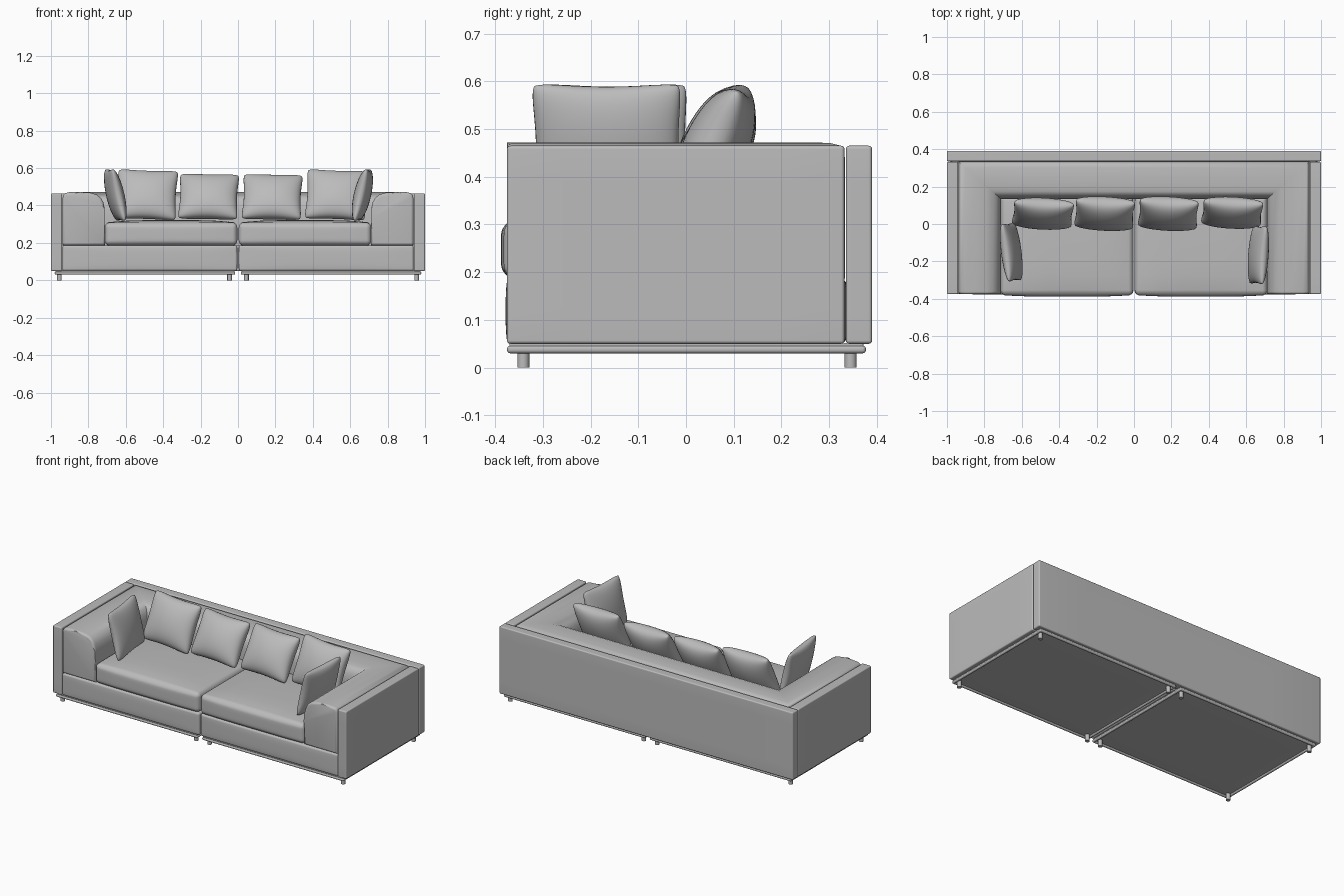
import bpy, bmesh, math
from mathutils import Vector

if "Cube" in bpy.data.objects:
    bpy.data.objects.remove(bpy.data.objects["Cube"])

fabric = bpy.data.materials.new("grey fabric")
fabric.diffuse_color = (0.5, 0.5, 0.5, 1)
fabric.use_nodes = True
fabric.node_tree.nodes["Principled BSDF"].inputs["Base Color"].default_value = fabric.diffuse_color


def finish(name, bm, angle=40):
    bmesh.ops.recalc_face_normals(bm, faces=bm.faces)
    me = bpy.data.meshes.new(name)
    bm.to_mesh(me)
    bm.free()
    me.materials.append(fabric)
    ob = bpy.data.objects.new(name, me)
    bpy.context.collection.objects.link(ob)
    bpy.ops.object.select_all(action='DESELECT')
    ob.select_set(True)
    bpy.context.view_layer.objects.active = ob
    bpy.ops.object.shade_smooth_by_angle(angle=math.radians(angle))
    return ob


def soft_box(name, lo, hi, r, puff=(0, 0, 0), cells=14, edge=4):
    """Box with rounded edges; puff swells the faces along each axis."""
    lo, hi = Vector(lo), Vector(hi)
    mid, half = (lo + hi) / 2, (hi - lo) / 2
    bm = bmesh.new()
    bmesh.ops.create_cube(bm, size=2)
    bmesh.ops.subdivide_edges(bm, edges=bm.edges[:], cuts=cells - 1, use_grid_fill=True)
    for v in bm.verts:
        core, off = Vector(), Vector()
        for i in range(3):
            s = 1 if v.co[i] >= 0 else -1
            k = (1 - abs(v.co[i])) * cells / 2      # cells away from the face
            inner = half[i] - r
            if k < edge:
                core[i] = s * inner
                off[i] = s * math.tan(math.pi / 4 * (1 - k / edge))
            else:
                core[i] = s * inner * (1 - (k - edge) / (cells / 2 - edge))
        p = core + (off.normalized() * r if off.length > 1e-6 else off)
        n = [max(-1, min(1, p[i] / half[i])) for i in range(3)]
        q = p.copy()
        for i in range(3):
            a, b = (i + 1) % 3, (i + 2) % 3
            q[i] += puff[i] * n[i] * (1 - n[a] ** 4) * (1 - n[b] ** 4)
        v.co = q + mid
    return finish(name, bm, 60)


def pillow(name, w, h, t, loc, lean, turn, roll=0):
    """Square cushion with pinched sides and soft corners."""
    n = 22
    bm = bmesh.new()
    for side in (-1, 1):
        grid = []
        for i in range(n + 1):
            row = []
            for j in range(n + 1):
                u = math.sin(math.pi / 2 * (2 * i / n - 1))
                v = math.sin(math.pi / 2 * (2 * j / n - 1))
                c = 1 - 0.07 * abs(u * v) ** 6
                x = u * (1 - 0.08 * (1 - v * v)) * c
                z = v * (1 - 0.08 * (1 - u * u)) * c
                y = side * max(0, (1 - u * u) * (1 - v * v)) ** 0.42
                row.append(bm.verts.new((x * w / 2, y * t / 2, z * h / 2)))
            grid.append(row)
        for i in range(n):
            for j in range(n):
                bm.faces.new((grid[i][j], grid[i + 1][j], grid[i + 1][j + 1], grid[i][j + 1]))
    bmesh.ops.remove_doubles(bm, verts=bm.verts, dist=1e-5)
    ob = finish(name, bm, 80)
    ob.location = loc
    ob.rotation_euler = (math.radians(-lean), math.radians(roll), math.radians(turn))


# outer panels
soft_box("back_panel", (-1, 0.335, 0.05), (1, 0.39, 0.465), 0.007)

for s, side in ((-1, "left"), (1, "right")):
    def box(name, x0, x1, y0, y1, z0, z1, r, puff=(0, 0, 0)):
        xs = sorted((s * x0, s * x1))
        soft_box(side + "_" + name, (xs[0], y0, z0), (xs[1], y1, z1), r, puff)

    box("side_panel", 0.94, 1.0, -0.375, 0.332, 0.05, 0.465, 0.007)
    # upholstered base and seat
    box("base", 0.004, 0.939, -0.374, 0.334, 0.05, 0.187, 0.012, (0, 0.004, 0))
    box("seat_cushion", 0.004, 0.712, -0.38, 0.15, 0.187, 0.308, 0.026, (0, 0.008, 0.014))
    # underframe rails and bottom board
    box("front_rail", 0.015, 0.98, -0.375, -0.359, 0.03, 0.046, 0.007)
    box("rear_rail", 0.015, 0.98, 0.361, 0.377, 0.03, 0.046, 0.007)
    box("outer_rail", 0.964, 0.98, -0.375, 0.377, 0.03, 0.046, 0.007)
    box("inner_rail", 0.015, 0.031, -0.375, 0.377, 0.03, 0.046, 0.007)
    box("bottom_board", 0.02, 0.975, -0.37, 0.372, 0.039, 0.052, 0.002)
    # legs
    for x in (0.045, 0.955):
        for y, end in ((-0.341, "front"), (0.345, "rear")):
            bm = bmesh.new()
            bmesh.ops.create_cone(bm, cap_ends=True, segments=24, radius1=0.0125,
                                  radius2=0.0125, depth=0.042)
            bmesh.ops.translate(bm, verts=bm.verts, vec=(s * x, y, 0.021))
            finish(side + "_" + end + "_leg", bm)

# arm and back cushion: one rounded profile swept round a mitred U
profile = [(0, 0.187), (0, 0.44), (0.02, 0.457), (0.06, 0.466), (0.16, 0.471), (0.42, 0.472),
           (0.66, 0.468), (0.80, 0.458), (0.90, 0.440), (0.96, 0.415), (0.99, 0.38),
           (1.0, 0.33), (1.0, 0.187)]
bm = bmesh.new()
rings = []
for sx, front in ((-1, True), (-1, False), (1, False), (1, True)):
    ring = []
    for d, z in profile:
        y = -0.375 if front else 0.333 - 0.2 * d
        ring.append(bm.verts.new((sx * (0.938 - 0.228 * d), y, z)))
    rings.append(ring)
for a, b in zip(rings, rings[1:]):
    for i in range(len(profile)):
        j = (i + 1) % len(profile)
        bm.faces.new((a[i], a[j], b[j], b[i]))
caps = [bm.faces.new(rings[0]), bm.faces.new(rings[-1])]
bmesh.ops.bevel(bm, geom=[e for f in caps for e in f.edges], offset=0.014,
                segments=4, profile=0.5, affect='EDGES')
finish("arm_and_back_cushion", bm, 40)

# loose pillows: four along the back, one against each arm
pillow("back_pillow_1", 0.335, 0.295, 0.135, (-0.487, 0.055, 0.457), 24, -3, 2)
pillow("back_pillow_2", 0.33, 0.28, 0.14, (-0.157, 0.055, 0.447), 30, -3, 1)
pillow("back_pillow_3", 0.33, 0.28, 0.14, (0.183, 0.055, 0.445), 30, -3, 1)
pillow("back_pillow_4", 0.335, 0.295, 0.135, (0.525, 0.06, 0.457), 24, -3, 2)
pillow("left_arm_pillow", 0.325, 0.295, 0.09, (-0.656, -0.15, 0.456), 13, 97)
pillow("right_arm_pillow", 0.325, 0.295, 0.09, (0.665, -0.165, 0.456), 13, -94)
